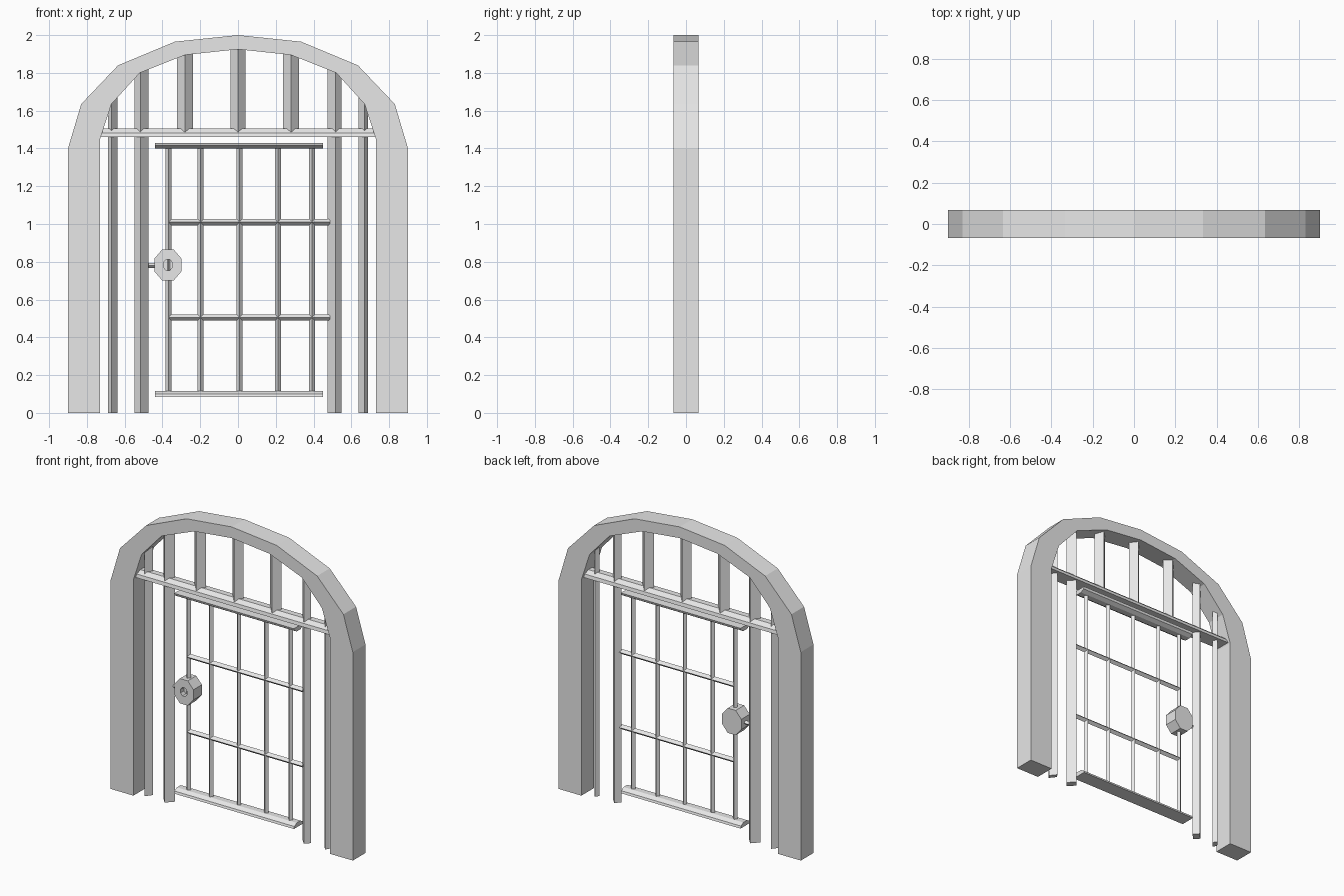
import bpy, bmesh, math
from mathutils import Vector

cube = bpy.data.objects.get("Cube")
if cube:
    bpy.data.objects.remove(cube)

iron = bpy.data.materials.new("light_grey")
iron.use_nodes = True
GREY = (0.8, 0.8, 0.8, 1)
iron.diffuse_color = GREY
iron.node_tree.nodes["Principled BSDF"].inputs["Base Color"].default_value = GREY


def finish(name, bm):
    bmesh.ops.recalc_face_normals(bm, faces=bm.faces)
    mesh = bpy.data.meshes.new(name)
    bm.to_mesh(mesh)
    bm.free()
    mesh.materials.append(iron)
    obj = bpy.data.objects.new(name, mesh)
    bpy.context.collection.objects.link(obj)
    return obj


def prism(name, points, travel, recess=None):
    """Extrude a flat outline along a vector; recess sinks a small hole in the start face."""
    bm = bmesh.new()
    face = bm.faces.new([bm.verts.new(p) for p in points])
    moved = bmesh.ops.extrude_face_region(bm, geom=[face], use_keep_orig=True)
    bmesh.ops.translate(bm, vec=travel,
                        verts=[v for v in moved["geom"] if isinstance(v, bmesh.types.BMVert)])
    if recess:
        bmesh.ops.recalc_face_normals(bm, faces=bm.faces)
        centre = face.calc_center_median()
        hole = bmesh.ops.extrude_discrete_faces(bm, faces=[face])["faces"][0]
        for v in hole.verts:
            v.co = centre + (v.co - centre) * recess
        bmesh.ops.remove_doubles(bm, verts=bm.verts, dist=1e-5)
        pit = bmesh.ops.extrude_discrete_faces(bm, faces=[hole])["faces"][0]
        bmesh.ops.translate(bm, vec=Vector(travel) * 0.4, verts=pit.verts)
    return finish(name, bm)


def upright(name, x, w, d, z0, z1, skew=0):
    """Vertical four-sided bar with an edge facing forward."""
    pts = [(x - w, skew, z0), (x + skew, -d, z0), (x + w, -skew, z0), (x - skew, d, z0)]
    return prism(name, pts, (0, 0, z1 - z0))


def rail(name, section, z, x0, x1):
    """Horizontal bar along x with a (y, z) section."""
    return prism(name, [(x0, y, z + h) for y, h in section], (x1 - x0, 0, 0))


# Stone arch: outer and inner outlines joined in one band
HALF = 0.067
outer = [(0.9, 0), (0.9, 1.4), (0.83, 1.635), (0.635, 1.84), (0.335, 1.965)]
inner = [(0.73, 0), (0.73, 1.45), (0.67, 1.635), (0.52, 1.8), (0.28, 1.895)]


def mirrored(half, top):
    return half + [(0, top)] + [(-x, z) for x, z in reversed(half)]


bm = bmesh.new()
rings = [[bm.verts.new((x, y, z)) for x, z in mirrored(half, top)]
         for half, top, y in ((outer, 2, -HALF), (inner, 1.925, -HALF),
                              (inner, 1.925, HALF), (outer, 2, HALF))]
for a, b in zip(rings, rings[1:] + rings[:1]):
    for i in range(len(a) - 1):
        bm.faces.new((a[i], a[i + 1], b[i + 1], b[i]))
for end in (0, -1):
    bm.faces.new([r[end] for r in rings])
finish("arch", bm)

# Fixed bars beside the door and in the fan above it
for side, label in ((1, "left"), (-1, "right")):
    upright("outer_bar_" + label, side * 0.662, 0.025, 0.034, 0, 1.67, side * 0.008)
    upright("jamb_bar_" + label, side * 0.511, 0.037, 0.04, 0, 1.82, side * 0.006)
    upright("fan_bar_" + label, side * 0.281, 0.042, 0.042, 1.47, 1.91)
upright("fan_bar_middle", 0, 0.04, 0.042, 1.47, 1.94)

# Transom and the door's top and bottom rails: flat on one side, ridged on the other
RIDGED = [(-0.05, 0), (-0.045, 0.015), (-0.02, 0.03), (0.02, 0.03), (0.045, 0.015), (0.05, 0)]
rail("transom", [(y, h * 1.5) for y, h in RIDGED], 1.46, -0.73, 0.73)
rail("door_bottom_rail", RIDGED, 0.085, -0.44, 0.45)
rail("door_top_rail", [(y, -h) for y, h in RIDGED], 1.43, -0.44, 0.45)

# Door grille
for i, x in enumerate((-0.367, -0.198, 0.008, 0.211, 0.392)):
    upright(f"door_bar_{i + 1}", x, 0.016, 0.017, 0.1, 1.415)
DIAMOND = [(-0.018, 0), (0, 0.017), (0.018, 0), (0, -0.017)]
for label, z in (("lower", 0.505), ("upper", 1.01)):
    rail("door_crossbar_" + label, DIAMOND, z, -0.367, 0.488)

# Eight-sided lock with a keyhole, and its bolt
ring = [math.radians(22.5 + 45 * i) for i in range(8)]
prism("lock", [(-0.371 + 0.077 * math.cos(a), -0.045, 0.783 + 0.09 * math.sin(a)) for a in ring],
      (0, 0.09, 0), recess=0.34)
rail("lock_bolt", [(y * 0.8, h * 0.8) for y, h in DIAMOND], 0.78, -0.475, -0.4)
